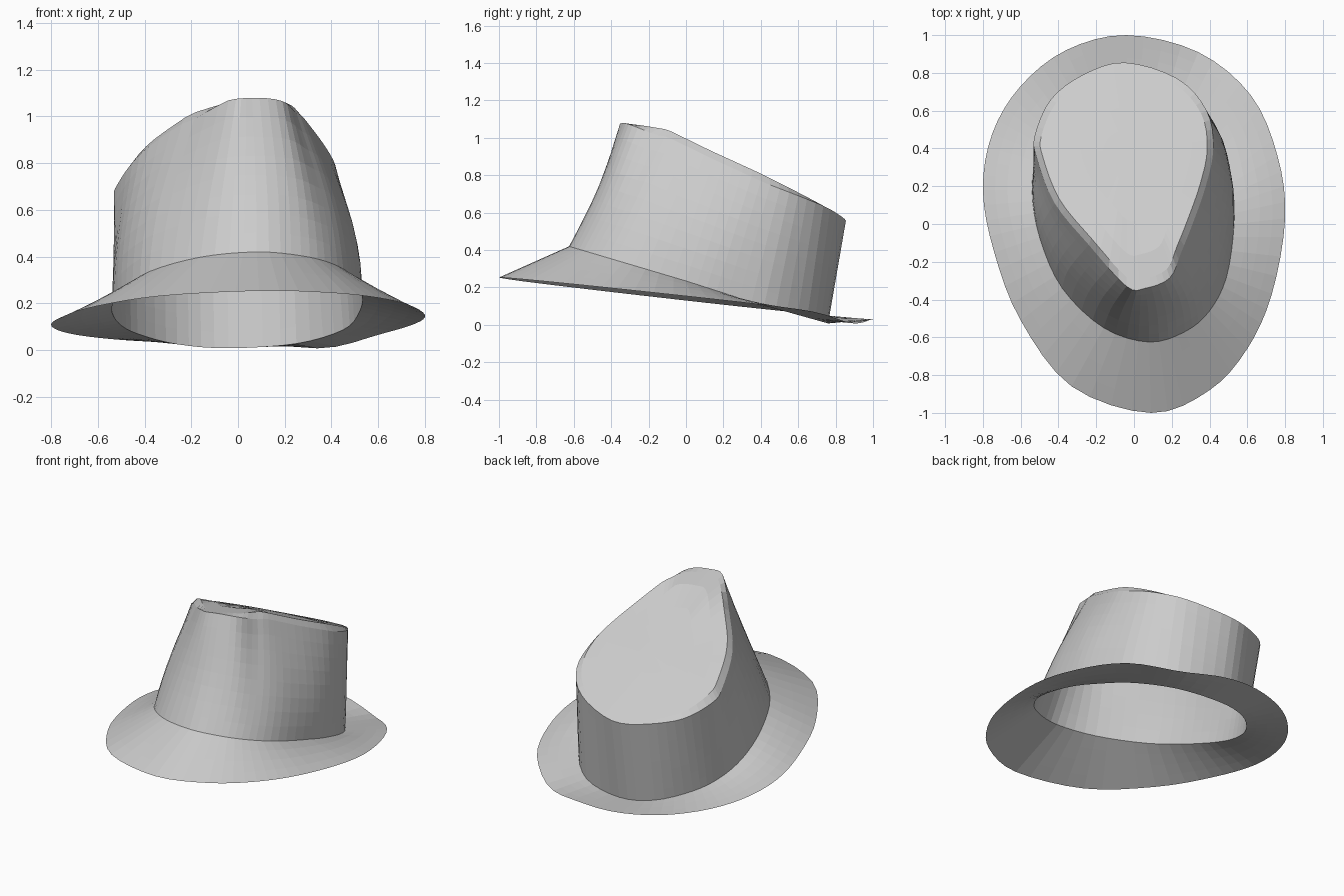
import bpy, bmesh, math

if "Cube" in bpy.data.objects:
    bpy.data.objects.remove(bpy.data.objects["Cube"])

SUB = 4  # segments between control points

# Plan outlines (x, y), counter-clockwise from the front
BRIM = [(.09, -1), (.4, -.88), (.6, -.66), (.73, -.37), (.8, .03), (.76, .36), (.62, .68), (.34, .91),
        (-.04, 1), (-.36, .92), (-.6, .73), (-.75, .48), (-.8, .18), (-.74, -.15), (-.6, -.51), (-.33, -.86)]
BAND = [(.08, -.625), (.27, -.57), (.4, -.46), (.49, -.28), (.53, 0), (.52, .22), (.45, .48), (.25, .69),
        (-.04, .76), (-.26, .7), (-.43, .54), (-.51, .38), (-.54, .18), (-.5, -.07), (-.38, -.34), (-.16, -.55)]
RIM = [(.06, -.34), (.19, -.285), (.25, -.15), (.31, 0), (.38, .2), (.42, .4), (.385, .6), (.23, .77),
       (-.05, .855), (-.27, .79), (-.44, .66), (-.525, .47), (-.515, .35), (-.42, .11), (-.24, -.11), (-.04, -.33)]


def lerp(a, b, t):
    return a + (b - a) * t


def profile(y, pts):
    """Piecewise linear height along y."""
    for (y0, z0), (y1, z1) in zip(pts, pts[1:]):
        if y <= y1:
            break
    return lerp(z0, z1, (y - y0) / (y1 - y0))


def band_z(x, y):
    return profile(y, [(-.625, .42), (0, .235), (.36, .12), (.76, .008)])


def brim_z(x, y):
    # Tilted plane with a dip at the back right
    dip = .042 * math.exp(-((x - .36) ** 2 + (y - .86) ** 2) / .05)
    return .142 - .11 * y + .015 * x - dip


def lid_z(x, y):
    base = profile(y, [(-.345, 1.075), (-.1, 1.03), (0, .98), (.14, .91), (.4, .79), (.855, .562)])
    return base + .08 * x - .08 * x * x


def rim_z(x, y):
    # Edge below the lid at the sides, level with it at front tip and back
    return lid_z(x, y) - .04 * max(0, min(1, (.75 - y) * 3, (y + .33) * 6))


def smooth_loop(pts, height):
    """Closed Catmull-Rom curve through the points."""
    out, n = [], len(pts)
    for i in range(n):
        p = [pts[(i + k) % n] for k in (-1, 0, 1, 2)]
        for s in range(SUB):
            t = s / SUB
            x, y = (.5 * (2 * b + (c - a) * t + (2 * a - 5 * b + 4 * c - d) * t * t
                          + (3 * b - a - 3 * c + d) * t ** 3) for a, b, c, d in zip(*p))
            out.append((x, y, height(x, y)))
    return out


def loft(name, rings, centre=None):
    bm = bmesh.new()
    rows = [[bm.verts.new(p) for p in r] for r in rings]
    n = len(rows[0])
    for a, b in zip(rows, rows[1:]):
        for i in range(n):
            j = (i + 1) % n
            bm.faces.new((a[i], a[j], b[j], b[i]))
    if centre:
        c = bm.verts.new(centre)
        for i in range(n):
            bm.faces.new((rows[-1][i], rows[-1][(i + 1) % n], c))
    mesh = bpy.data.meshes.new(name)
    bm.to_mesh(mesh)
    bm.free()
    ob = bpy.data.objects.new(name, mesh)
    bpy.context.collection.objects.link(ob)


outer, band, rim = smooth_loop(BRIM, brim_z), smooth_loop(BAND, band_z), smooth_loop(RIM, rim_z)

# Brim: turned down at the front, up at the back
loft("brim", [[tuple(lerp(a, b, k / 4) for a, b in zip(p, q)) for p, q in zip(outer, band)]
              for k in range(5)])

# Crown wall: bulged at the sides, slightly pinched at the front
rings = []
for k in range(9):
    t = k / 8
    ring = []
    for p, q in zip(band, rim):
        x, y, z = (lerp(a, b, t) for a, b in zip(p, q))
        reach = .6 if x > 0 else .25
        push = .15 * max(0, min(.5, reach - y)) * math.sin(math.pi * t)
        pinch = .05 * max(0, min(.4, -y - .1)) * math.sin(math.pi * t)
        ring.append((x * (1 + push), y + pinch, z))
    rings.append(ring)

# Crown top: slightly raised lid inside a narrow sloping edge
cx, cy = -.04, .38
for s in (.93, .75, .5, .25):
    rows = [(lerp(cx, x, s), lerp(cy, y, s)) for x, y, z in rim]
    rings.append([(x, y, lid_z(x, y)) for x, y in rows])
loft("crown", rings, (cx, cy, lid_z(cx, cy)))
